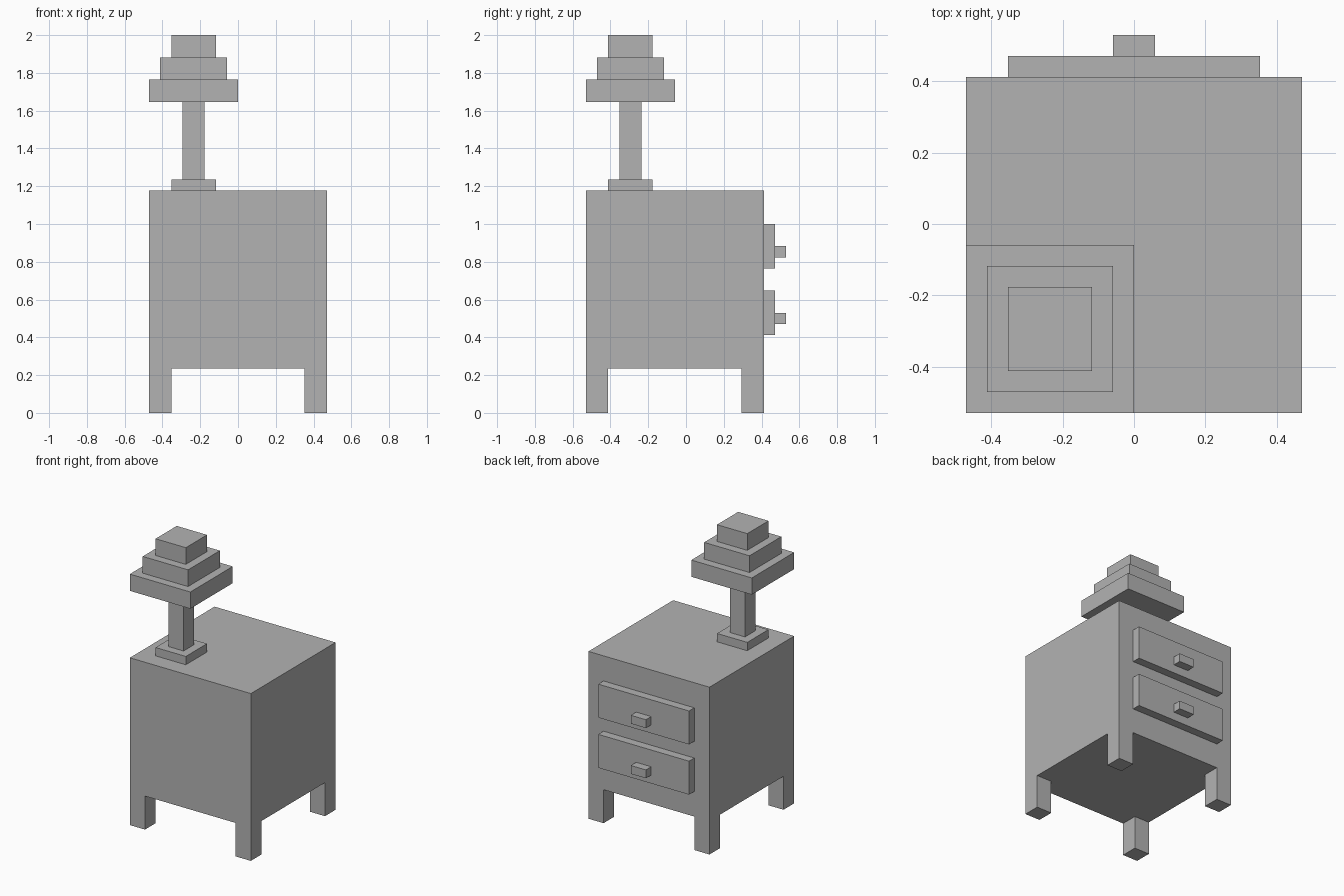
import bpy
import bmesh
from mathutils import Matrix, Vector

cube = bpy.data.objects.get("Cube")
if cube:
    bpy.data.objects.remove(cube, do_unlink=True)

U = 1 / 17  # block module: the whole model is 34 modules tall

grey = bpy.data.materials.new("plain_grey")
grey.use_nodes = True
colour = (0.45, 0.45, 0.45, 1)
grey.diffuse_color = colour
grey.node_tree.nodes["Principled BSDF"].inputs["Base Color"].default_value = colour


def block(name, x, y, z):
    """Flat-faced box spanning the given (low, high) ranges, in modules."""
    low, high = (Vector(p) * U for p in zip(x, y, z))
    bm = bmesh.new()
    bmesh.ops.create_cube(bm, size=1, matrix=Matrix.Diagonal((*(high - low), 1)))
    mesh = bpy.data.meshes.new(name)
    bm.to_mesh(mesh)
    bm.free()
    mesh.materials.append(grey)
    obj = bpy.data.objects.new(name, mesh)
    obj.location = (low + high) / 2
    bpy.context.collection.objects.link(obj)
    return obj


def lamp_block(name, half, bottom, top):
    """Square block centred on the lamp's axis."""
    cx, cy = -4, -5
    block(name, (cx - half, cx + half), (cy - half, cy + half), (bottom, top))


# Cabinet and corner legs
block("cabinet", (-8, 8), (-9, 7), (4, 20))
for side, x in (("right", -8), ("left", 6)):
    for end, y in (("front", -9), ("back", 5)):
        block(f"{end}_{side}_leg", (x, x + 2), (y, y + 2), (0, 4))

# Drawers with handles
for level, z in (("lower", 7), ("upper", 13)):
    block(f"{level}_drawer", (-6, 6), (7, 8), (z, z + 4))
    block(f"{level}_handle", (-1, 1), (8, 9), (z + 1, z + 2))

# Lamp with a stepped shade
lamp_block("lamp_base", 2, 20, 21)
lamp_block("lamp_stem", 1, 21, 28)
for i, tier in enumerate(("bottom", "middle", "top")):
    lamp_block(f"shade_{tier}_tier", 4 - i, 28 + 2 * i, 30 + 2 * i)
